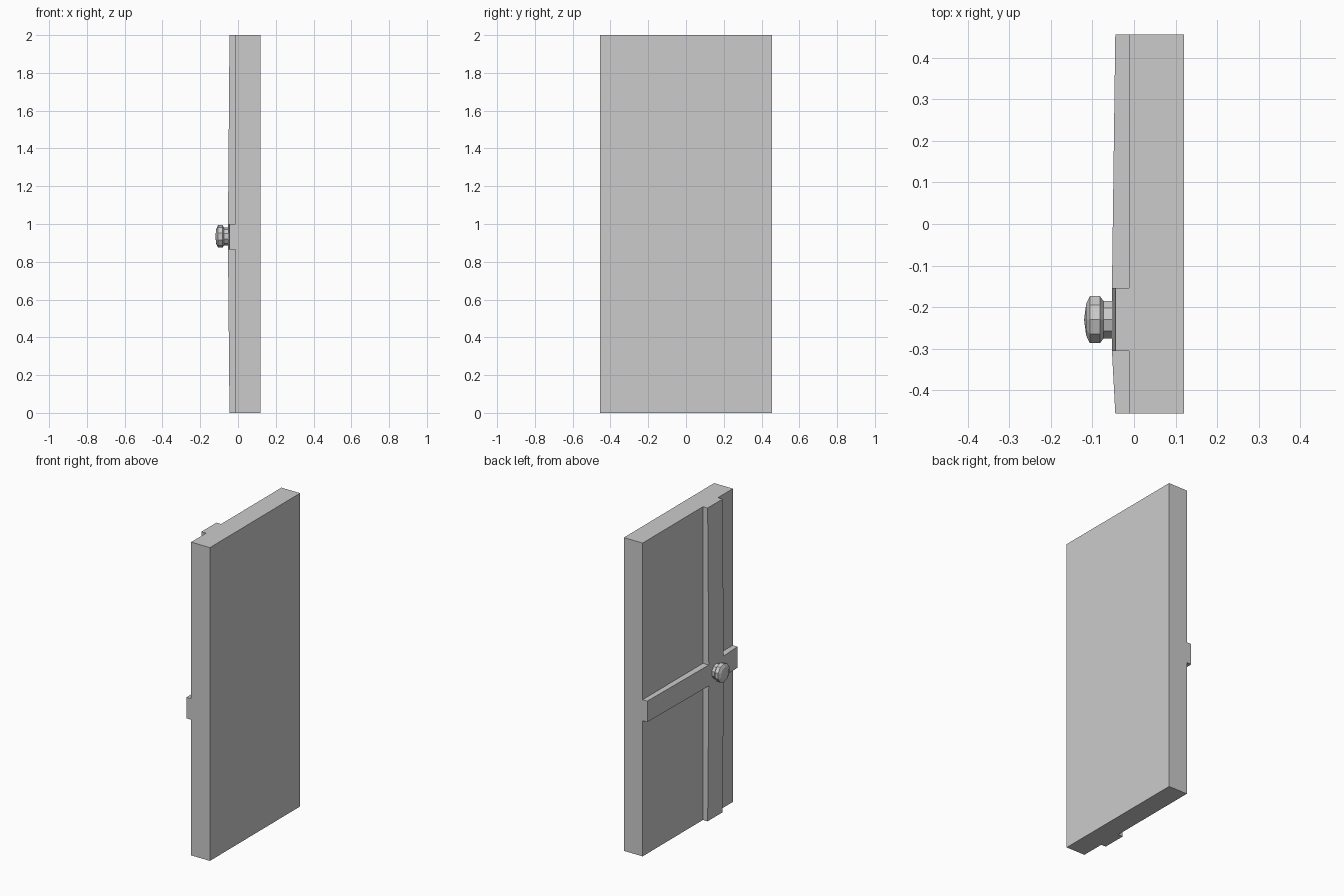
import bpy, bmesh, math

if "Cube" in bpy.data.objects:
    bpy.data.objects.remove(bpy.data.objects["Cube"])


def make_object(name, bm):
    bmesh.ops.recalc_face_normals(bm, faces=bm.faces[:])
    mesh = bpy.data.meshes.new(name)
    bm.to_mesh(mesh)
    bm.free()
    obj = bpy.data.objects.new(name, mesh)
    bpy.context.collection.objects.link(obj)
    return obj


FACE_X = -0.012                     # panel face carrying the battens
YS = [-0.455, -0.305, -0.154, 0.455]
ZS = [0.0, 0.866, 1.0, 2.0]

# Door slab
bm = bmesh.new()
bmesh.ops.create_cube(bm, size=1)
for v in bm.verts:
    v.co.x = 0.12 if v.co.x > 0 else FACE_X
    v.co.y *= 0.91
    v.co.z = 2.0 if v.co.z > 0 else 0.0
make_object("door_slab", bm)

# Raised cross: tapers from the crossing toward the slab edges
bm = bmesh.new()
grid = {}
for i, y in enumerate(YS):
    for j, z in enumerate(ZS):
        if i in (1, 2) or j in (1, 2):
            x = -0.053 if i in (1, 2) and j in (1, 2) else -0.045
            grid[i, j] = bm.verts.new((x, y, z))
for i, j in ((1, 0), (1, 1), (1, 2), (0, 1), (2, 1)):
    bm.faces.new([grid[i, j], grid[i + 1, j], grid[i + 1, j + 1], grid[i, j + 1]])
bmesh.ops.recalc_face_normals(bm, faces=bm.faces[:])
border = [e for e in bm.edges if e.is_boundary]
ext = bmesh.ops.extrude_edge_only(bm, edges=border)["geom"]
for v in ext:
    if isinstance(v, bmesh.types.BMVert):
        v.co.x = FACE_X
cross = make_object("cross_battens", bm)

# Ten-sided knob, profile spun around the x axis
SIDES, KY, KZ = 10, -0.23, 0.934
profile = [(-0.05, 0.047), (-0.073, 0.047), (-0.082, 0.0595),
           (-0.106, 0.0595), (-0.115, 0.040)]
bm = bmesh.new()
rings = []
for x, r in profile:
    rings.append([bm.verts.new((x, KY + r * math.sin(2 * math.pi * k / SIDES),
                                KZ + r * math.cos(2 * math.pi * k / SIDES)))
                  for k in range(SIDES)])
tip = bm.verts.new((-0.12, KY, KZ))
for k in range(SIDES):
    n = (k + 1) % SIDES
    for a, b in zip(rings, rings[1:]):
        bm.faces.new([a[k], a[n], b[n], b[k]])
    bm.faces.new([rings[-1][k], rings[-1][n], tip])
bm.faces.new(rings[0])
make_object("door_knob", bm)
